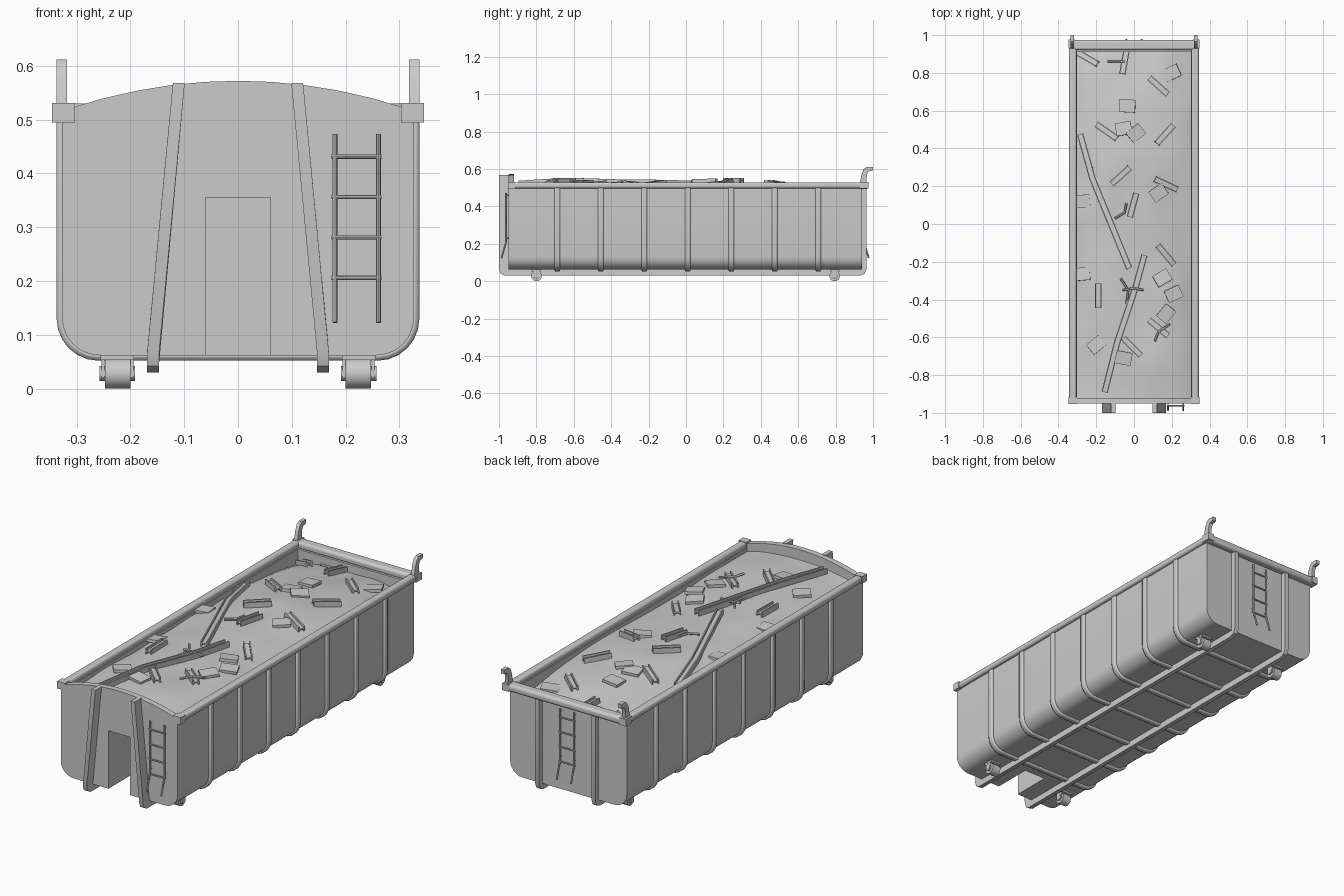
import bpy, bmesh, math, random
from mathutils import Vector, noise

random.seed(4)
if "Cube" in bpy.data.objects:
    bpy.data.objects.remove(bpy.data.objects["Cube"])

steel = bpy.data.materials.new("grey_steel")
steel.use_nodes = True
GREY = (0.6, 0.6, 0.6, 1)
steel.diffuse_color = GREY
steel.node_tree.nodes["Principled BSDF"].inputs["Base Color"].default_value = GREY


def finish(name, bm, bevel=0, segments=2, angle=35):
    bmesh.ops.recalc_face_normals(bm, faces=bm.faces)
    mesh = bpy.data.meshes.new(name)
    bm.to_mesh(mesh)
    bm.free()
    mesh.materials.append(steel)
    ob = bpy.data.objects.new(name, mesh)
    bpy.context.collection.objects.link(ob)
    bpy.ops.object.select_all(action="DESELECT")
    ob.select_set(True)
    bpy.context.view_layer.objects.active = ob
    bpy.ops.object.shade_smooth_by_angle(angle=math.radians(angle))
    if bevel:
        mod = ob.modifiers.new("soft_edges", "BEVEL")
        mod.width, mod.segments, mod.limit_method = bevel, segments, "ANGLE"
        mod.angle_limit = math.radians(40)
    return ob


def loft(name, rings, **kw):
    """Closed solid through a list of equal rings of points."""
    bm = bmesh.new()
    rows = [[bm.verts.new(p) for p in ring] for ring in rings]
    n = len(rows[0])
    for a, b in zip(rows, rows[1:]):
        for i in range(n):
            j = (i + 1) % n
            bm.faces.new((a[i], a[j], b[j], b[i]))
    bm.faces.new(rows[0])
    bm.faces.new(rows[-1])
    return finish(name, bm, **kw)


def along_y(name, pts, a, b, **kw):
    return loft(name, [[(x, y, z) for x, z in pts] for y in (a, b)], **kw)


def box(name, lo, hi, **kw):
    pts = [(lo[0], lo[2]), (hi[0], lo[2]), (hi[0], hi[2]), (lo[0], hi[2])]
    return along_y(name, pts, lo[1], hi[1], **kw)


def sweep(name, path, section, hint):
    path = [Vector(p) for p in path]
    rings = []
    for i, p in enumerate(path):
        t = (path[min(i + 1, len(path) - 1)] - path[max(i - 1, 0)]).normalized()
        side = t.cross(Vector(hint)).normalized()
        up = side.cross(t)
        rings.append([p + side * u + up * v for u, v in section])
    return loft(name, rings)


def circle(r, n=8):
    return [(r * math.cos(i * math.tau / n), r * math.sin(i * math.tau / n)) for i in range(n)]


def tub_outline(half, bottom, r, notch=False, top=0.5):
    """Rounded-bottom outline from the top left, round to the top right."""
    right = []
    for i in range(7):
        a = math.radians(15 * i)
        right.append((half - r + r * math.sin(a), bottom + r - r * math.cos(a)))
    if notch:
        right = [(0.06, 0.355), (0.06, bottom)] + right
    right.append((half, top))
    return [(-x, z) for x, z in reversed(right)] + right


def hollow(outline, inner, floor, top=0.5):
    return outline + [(inner, top), (inner, floor), (-inner, floor), (-inner, top)]


# Tub: front section carries the open notch, the rest is plain
HALF, BOTTOM, R = 0.327, 0.062, 0.07
notched = tub_outline(HALF, BOTTOM, R, True)
plain = tub_outline(HALF, BOTTOM, R)
along_y("tub_front_section", hollow(notched, 0.302, 0.4), -0.92, -0.75)
along_y("tub_main_section", hollow(plain, 0.302, 0.4), -0.75, 0.91)
along_y("rear_wall", plain, 0.91, 0.94)
arch = [(0.31 - 0.062 * i, 0.572 - 0.05 * (1 - i / 5) ** 2) for i in range(11)]
along_y("front_wall", notched + arch, -0.95, -0.92)

# Ribs wrapped round sides and floor
rib = hollow(tub_outline(0.337, 0.052, 0.078), 0.315, 0.2)
for i in range(7):
    y = -0.688 + 0.2325 * i
    along_y("rib", rib, y - 0.015, y + 0.015, bevel=0.007)

# Top rails
box("rear_rail", (-0.335, 0.92, 0.493), (0.335, 0.974, 0.53), bevel=0.013, segments=3)
for s in (-1, 1):
    def sided(x0, x1):
        return sorted((s * x0, s * x1))

    a, b = sided(0.304, 0.343)
    box("side_rail", (a, -0.94, 0.497), (b, 0.96, 0.529), bevel=0.011, segments=3)
    a, b = sided(0.303, 0.346)
    box("front_rail_cap", (a, -0.953, 0.495), (b, -0.915, 0.531))
    a, b = sided(0.312, 0.346)
    box("rear_rail_cap", (a, 0.93, 0.495), (b, 0.976, 0.531))

    # Cover hooks on the rear corners
    hook = [(0.93, 0.53), (0.965, 0.53), (0.967, 0.57), (0.975, 0.587), (1, 0.592),
            (1, 0.612), (0.965, 0.612), (0.95, 0.6), (0.94, 0.575)]
    loft("cover_hook", [[(s * x, y, z) for y, z in hook] for x in (0.318, 0.337)])

    # Skid runner, bent up into a leaning front post and an upright rear post
    runner = [(-0.945, 0.568), (-1, 0.568), (-1, 0.065), (-0.992, 0.042), (-0.97, 0.03),
              (0.93, 0.03), (0.955, 0.04), (0.965, 0.065), (0.965, 0.5), (0.935, 0.5),
              (0.935, 0.068), (-0.945, 0.068)]

    def lean(y, z):
        return 0.096 * max(0, z - 0.068) if y < 0 else 0

    loft("skid_runner", [[(s * (x - lean(y, z)), y, z) for y, z in runner]
                         for x in (0.147, 0.169)])

    # Rollers with hubs and mounts
    for y in (-0.8, 0.795):
        for name, x0, x1, r in (("roller", 0.2, 0.247, 0.028), ("roller_hub", 0.191, 0.257, 0.014)):
            sweep(name, [(s * x0, y, 0.028), (s * x1, y, 0.028)], circle(r, 20), (0, 0, 1))
        for x in (0.194, 0.248):
            a, b = sided(x, x + 0.006)
            box("roller_bracket", (a, y - 0.016, 0.02), (b, y + 0.016, 0.065))
        a, b = sided(0.193, 0.255)
        box("roller_mount", (a, y - 0.026, 0.053), (b, y + 0.026, 0.066))


# Ladders on both ends, kicked outward at the foot
def ladder(name, x0, x1, wall, out):
    y = wall + out * 0.012
    for x in (x0, x1):
        sweep(name + "_upright", [(x, y, 0.473), (x, y, 0.21), (x, y + out * 0.025, 0.123)],
              circle(0.0045), (0, 1, 0))
        for z in (0.46, 0.23):
            sweep(name + "_bracket", [(x, wall - out * 0.005, z), (x, y, z)],
                  circle(0.003), (0, 0, 1))
    for i in range(4):
        z = 0.206 + 0.075 * i
        sweep(name + "_rung", [(x0 - 0.006, y, z), (x1 + 0.006, y, z)], circle(0.004), (0, 0, 1))


ladder("front_ladder", 0.18, 0.261, -0.95, -1)
ladder("rear_ladder", -0.04, 0.04, 0.94, 1)


# Heaped load surface, lower at the sides and toward the rear
def load_height(x, y):
    drop = max(0, (y - 0.35) / 0.55)
    bump = noise.noise(Vector((x * 6, y * 4, 0.3)))
    return 0.522 - 0.04 * abs(x / 0.3) ** 3 - 0.06 * drop ** 1.5 + 0.012 * bump


bm = bmesh.new()
bmesh.ops.create_grid(bm, x_segments=20, y_segments=60, size=1)
for v in bm.verts:
    v.co.x *= 0.306
    v.co.y *= 0.92
    v.co.z = load_height(v.co.x, v.co.y)
finish("load_surface", bm, angle=60)

# Scrap beams lying with the web flat
H_SECTION = [(-0.017, -0.014), (-0.011, -0.014), (-0.011, -0.003), (0.011, -0.003),
             (0.011, -0.014), (0.017, -0.014)]
H_SECTION += [(-u, -v) for u, v in H_SECTION]


def on_load(x, y, lift):
    return (x, y, load_height(x, y) + lift)


for x, y, turn in ((-.25, .88, -30), (-.05, .86, 80), (.13, .73, -42), (.165, .475, 48),
                   (-.145, .49, -35), (-.07, .255, 42), (.17, .21, -25), (-.005, .1, 75),
                   (.17, -.165, -50), (-.19, -.38, 90), (-.01, -.65, -45), (.13, -.55, -40)):
    a = math.radians(turn)
    dx, dy = 0.065 * math.cos(a), 0.065 * math.sin(a)
    sweep("scrap_beam", [on_load(x - dx, y - dy, 0.012), on_load(x + dx, y + dy, 0.012)],
          H_SECTION, (0, 0, 1))

for path in (((-.285, .475), (-.22, .24), (-.025, -.235)),
             ((.055, -.165), (.01, -.33), (-.09, -.63), (-.155, -.89))):
    sweep("long_bent_beam", [on_load(x, y, 0.014) for x, y in path], H_SECTION, (0, 0, 1))

# Scrap plates
for x, y, turn in ((.2, .8, 25), (-.035, .625, -3), (-.055, .505, 10), (.01, .48, 40),
                   (.13, .165, 35), (-.275, .12, 5), (-.275, -.265, 5), (.15, -.285, 30),
                   (.21, -.37, 25), (.17, -.475, 50), (-.2, -.64, 40), (-.055, -.71, -10)):
    plate = box("scrap_plate", (-0.042, -0.034, -0.007), (0.042, 0.034, 0.007))
    plate.location = on_load(x, y, 0.008)
    plate.rotation_euler = (random.uniform(-.12, .12), random.uniform(-.12, .12), math.radians(turn))

# Bent rods
for path in (((-.07, -.29), (-.03, -.35), (-.04, -.42)), ((-.06, -.35), (0, -.34), (.05, -.35)),
             ((-.1, .03), (-.05, .06), (-.04, .11)), ((.11, -.62), (.13, -.57), (.19, -.53)),
             ((-.14, .86), (-.1, .86), (-.05, .86))):
    sweep("bent_rod", [on_load(x, y, 0.018) for x, y in path], circle(0.006, 6), (0, 0, 1))
